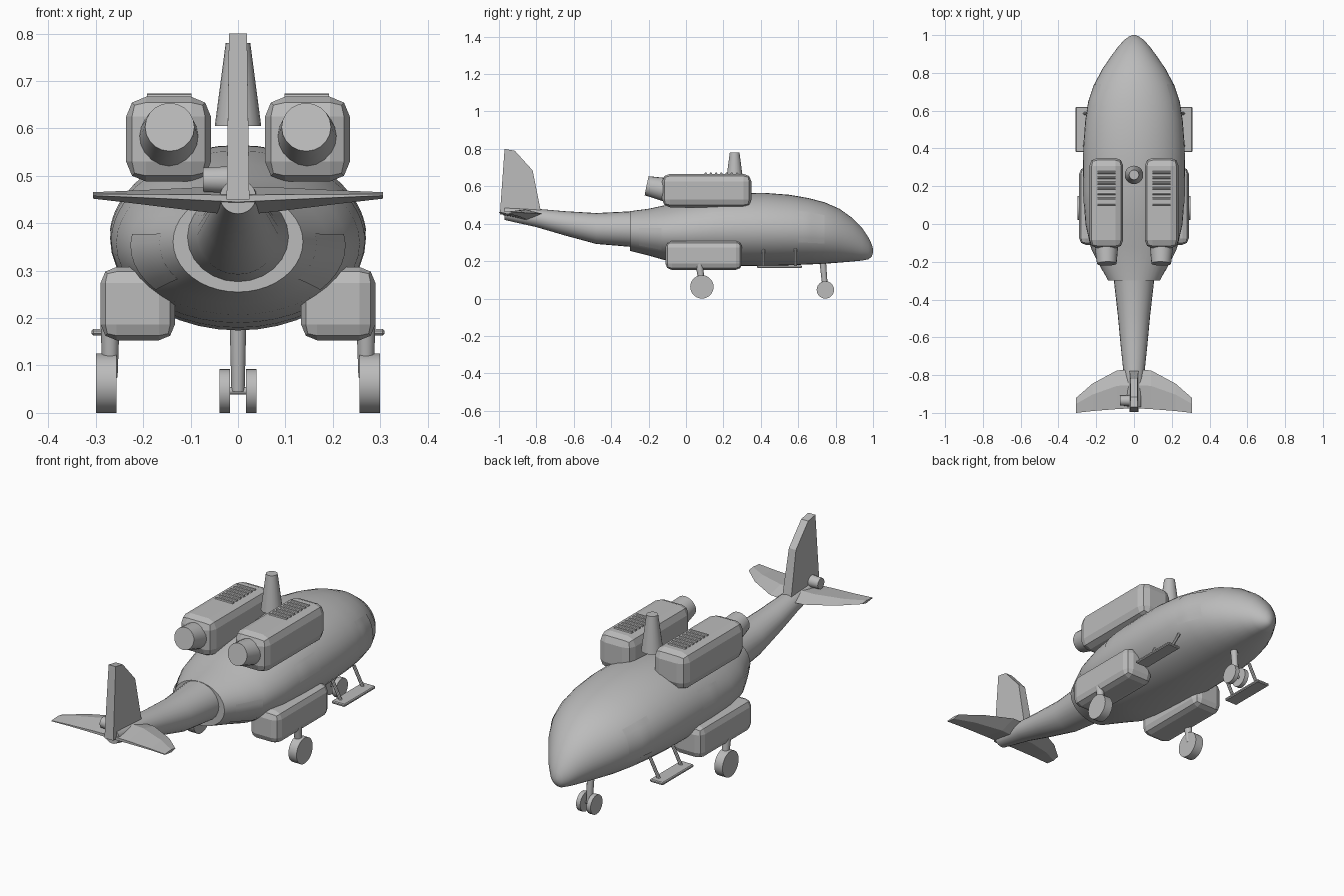
import bpy, bmesh, math
from mathutils import Vector

if "Cube" in bpy.data.objects:
    bpy.data.objects.remove(bpy.data.objects["Cube"])

grey = bpy.data.materials.new("hull_grey")
grey.use_nodes = True
grey.diffuse_color = (0.5, 0.5, 0.5, 1)
grey.node_tree.nodes["Principled BSDF"].inputs["Base Color"].default_value = (0.5, 0.5, 0.5, 1)


def finish(name, bm, smooth=None):
    bmesh.ops.recalc_face_normals(bm, faces=bm.faces[:])
    mesh = bpy.data.meshes.new(name)
    bm.to_mesh(mesh)
    bm.free()
    mesh.materials.append(grey)
    ob = bpy.data.objects.new(name, mesh)
    bpy.context.collection.objects.link(ob)
    if smooth:
        bpy.ops.object.select_all(action='DESELECT')
        ob.select_set(True)
        bpy.context.view_layer.objects.active = ob
        bpy.ops.object.shade_smooth_by_angle(angle=math.radians(smooth))
    return ob


def loft(name, rings, smooth=None):
    """Skin a row of closed rings and cap both ends."""
    bm = bmesh.new()
    rows = [[bm.verts.new(p) for p in ring] for ring in rings]
    n = len(rows[0])
    for a, b in zip(rows, rows[1:]):
        for i in range(n):
            j = (i + 1) % n
            bm.faces.new((a[i], a[j], b[j], b[i]))
    bm.faces.new(rows[0])
    bm.faces.new(rows[-1])
    return finish(name, bm, smooth)


def rod(name, start, end, r0, r1, sides=16, smooth=40):
    start, end = Vector(start), Vector(end)
    turn = (end - start).to_track_quat('Z', 'Y')
    angles = [math.tau * i / sides for i in range(sides)]
    return loft(name, [[c + turn @ Vector((r * math.cos(a), r * math.sin(a), 0)) for a in angles]
                       for c, r in ((start, r0), (end, r1))], smooth)


def box(name, low, high, bevel=0, segments=2):
    bm = bmesh.new()
    bmesh.ops.create_cube(bm, size=1)
    for v in bm.verts:
        v.co = [l + (c + 0.5) * (h - l) for l, h, c in zip(low, high, v.co)]
    ob = finish(name, bm)
    if bevel:
        mod = ob.modifiers.new("Chamfer", 'BEVEL')
        mod.width = bevel
        mod.segments = segments
    return ob


def oval(y, half, low, high, sides=40):
    mid, tall = (low + high) / 2, (high - low) / 2
    return [(half * math.cos(math.tau * i / sides), y,
             mid + tall * math.sin(math.tau * i / sides)) for i in range(sides)]


# Cabin stations: y, half width, bottom, top
cabin = [(-.30, .137, .255, .467), (-.20, .190, .230, .480), (-.12, .230, .207, .497),
         (0, .257, .190, .525), (.15, .268, .180, .553), (.30, .270, .174, .564),
         (.42, .268, .174, .565), (.55, .258, .178, .555), (.65, .240, .182, .538),
         (.74, .210, .186, .515), (.82, .168, .192, .480), (.89, .120, .198, .430),
         (.94, .083, .203, .380), (.975, .051, .210, .328), (.993, .026, .224, .290),
         (1.0, .008, .245, .265)]
loft("fuselage", [oval(*s) for s in cabin], 50)

# Tail boom
boom = [(-.28, .109, .275, .467), (-.48, .086, .292, .457), (-.65, .070, .338, .467),
        (-.80, .054, .382, .480), (-.97, .038, .420, .492)]
loft("tail_boom", [oval(*s, 24) for s in boom], 50)


def hull_point(y, angle, lift):
    """Point on the cabin skin, angle measured up from the side."""
    for a, b in zip(cabin, cabin[1:]):
        if a[0] <= y <= b[0]:
            t = (y - a[0]) / (b[0] - a[0])
            half, low, high = [p + t * (q - p) for p, q in zip(a[1:], b[1:])]
            break
    return ((half + lift) * math.cos(angle), y,
            (low + high) / 2 + ((high - low) / 2 + lift) * math.sin(angle))


def panel(name, y0, y1, a0, a1, side, steps=6):
    """Thin plate that follows the cabin skin."""
    bm = bmesh.new()
    grid = []
    for i in range(steps + 1):
        row = []
        for j in range(steps + 1):
            angle = math.radians(a0 + (a1 - a0) * j / steps)
            x, y, z = hull_point(y0 + (y1 - y0) * i / steps, angle, 0.002)
            row.append(bm.verts.new((side * x, y, z)))
        grid.append(row)
    for i in range(steps):
        for j in range(steps):
            bm.faces.new((grid[i][j], grid[i + 1][j], grid[i + 1][j + 1], grid[i][j + 1]))
    return finish(name, bm, 50)


# Tail fin: y, z outline, slightly thinner at the tip
outline = [(-.995, .45), (-.97, .80), (-.915, .79), (-.82, .685), (-.775, .46)]
loft("tail_fin", [[(s * (.024 if z < .6 else .019), y, z) for y, z in outline] for s in (-1, 1)])
rod("tail_rotor_hub", (0, -.935, .492), (-.074, -.935, .492), .030, .026, 14)

# Tailplane stations: x, leading y, trailing y, mid z, half thickness
half_span = [(.09, -.775, -.98, .455, .029), (.22, -.845, -.99, .458, .016),
             (.306, -.92, -1.0, .460, .008)]
span = [(-s[0], *s[1:]) for s in reversed(half_span)] + [(0, -.77, -.975, .452, .036)] + half_span
wing = []
for x, lead, trail, z, thick in span:
    crest = lead + (trail - lead) * .4
    wing.append([(x, lead, z), (x, crest, z + thick * .7), (x, trail, z + thick * .2),
                 (x, trail, z - thick * .2), (x, crest, z - thick)])
loft("tailplane", wing)

# Rotor mast
rod("rotor_mast", (0, .26, .605), (0, .26, .78), .049, .026, 20)

for side, label in ((1, "left"), (-1, "right")):
    def pair(x0, x1):
        return min(side * x0, side * x1), max(side * x0, side * x1)

    # Engine pod with exhaust and cooling bars
    a, b = pair(.057, .236)
    box("engine_pod_" + label, (a, -.128, .488), (b, .35, .667), .042)
    rod("exhaust_" + label, (side * .146, -.11, .582), (side * .144, -.21, .603), .063, .052, 20)
    for i in range(7):
        y = .105 + .028 * i
        rod(f"cooling_bar_{label}_{i + 1}", (side * .098, y, .667), (side * .192, y, .667),
            .007, .007, 8)

    # Side sponson and main wheel
    a, b = pair(.133, .29)
    box("sponson_" + label, (a, -.11, .153), (b, .30, .308), .034)
    rod("main_strut_" + label, (side * .27, .07, .19), (side * .27, .085, .075), .02, .016, 12)
    rod("main_wheel_" + label, (side * .256, .085, .0625), (side * .30, .085, .0625),
        .0625, .0625, 28)

    # Boarding step on two arms
    a, b = pair(.238, .309)
    box("step_" + label, (a, .38, .163), (b, .62, .177), .004, 1)
    for y, end in ((.415, "rear"), (.585, "front")):
        rod(f"step_arm_{label}_{end}", (side * .215, y, .265), (side * .265, y, .17),
            .008, .008, 8)

    # Nose wheel
    rod("nose_wheel_" + label, (side * .017, .745, .0465), (side * .039, .745, .0465),
        .0465, .0465, 24)

    # Skin panels: cockpit door, cabin door, rear hatch
    panel("cockpit_door_" + label, .60, .74, -20, 35, side)
    panel("cabin_window_" + label, .10, .25, 5, 30, side)
    panel("rear_hatch_" + label, -.25, -.13, -40, 10, side)

# Nose gear leg and axle
rod("nose_strut", (0, .73, .21), (0, .745, .046), .018, .014, 12)
rod("nose_axle", (-.03, .745, .0465), (.03, .745, .0465), .008, .008, 10)
